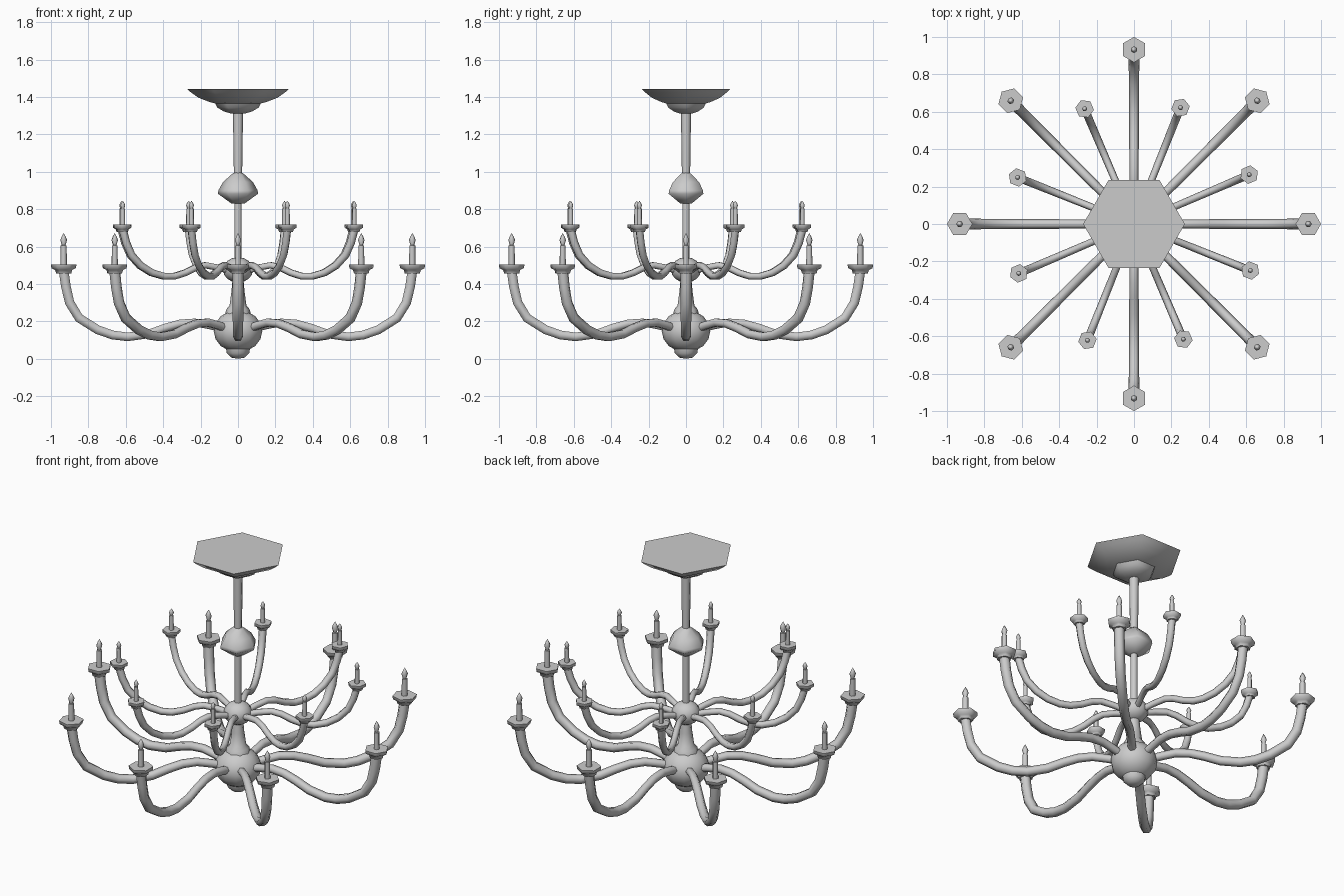
import bpy, bmesh, math
from mathutils import Vector

cube = bpy.data.objects.get("Cube")
if cube:
    bpy.data.objects.remove(cube, do_unlink=True)

metal = bpy.data.materials.new("grey_metal")
GREY = (0.6, 0.6, 0.6, 1)
metal.use_nodes = True
metal.diffuse_color = GREY
metal.node_tree.nodes["Principled BSDF"].inputs["Base Color"].default_value = GREY


def place(name, mesh, angle=0.0):
    obj = bpy.data.objects.new(name, mesh)
    obj.rotation_euler.z = angle
    bpy.context.collection.objects.link(obj)
    return obj


def skin(name, rings):
    """Close a stack of equal rings into a smooth mesh with sharp rims."""
    bm = bmesh.new()
    loops = [[bm.verts.new(p) for p in ring] for ring in rings]
    n = len(loops[0])
    for a, b in zip(loops, loops[1:]):
        for i in range(n):
            j = (i + 1) % n
            bm.faces.new((a[i], a[j], b[j], b[i]))
    bm.faces.new(loops[0][::-1])
    bm.faces.new(loops[-1])
    bmesh.ops.remove_doubles(bm, verts=bm.verts, dist=0.0002)
    bmesh.ops.recalc_face_normals(bm, faces=bm.faces)
    for f in bm.faces:
        f.smooth = True
    for e in bm.edges:
        e.smooth = e.calc_face_angle(0) < math.radians(63)
    mesh = bpy.data.meshes.new(name)
    bm.to_mesh(mesh)
    bm.free()
    mesh.materials.append(metal)
    return mesh


def lathe(name, profile, sides, x=0.0):
    """Turn (radius, height) pairs about a vertical axis at x."""
    turns = [math.tau * i / sides for i in range(sides)]
    return skin(name, [[(x + r * math.cos(t), r * math.sin(t), z) for t in turns]
                       for r, z in profile])


def tube(name, path, r0, r1, sides=6):
    """Sweep a round section along a path in the xz plane."""
    pts = [Vector((x, 0, z)) for x, z in path]
    rings = []
    for i, p in enumerate(pts):
        t = (pts[min(i + 1, len(pts) - 1)] - pts[max(i - 1, 0)]).normalized()
        side = Vector((0, 1, 0))
        up = t.cross(side)
        r = r0 + (r1 - r0) * i / (len(pts) - 1)
        rings.append([p + r * (math.cos(a) * side + math.sin(a) * up)
                      for a in (math.tau * k / sides for k in range(sides))])
    return skin(name, rings)


def ball(r, zc, h, steps=8):
    return [(r * math.sin(math.pi * i / steps), zc - h * math.cos(math.pi * i / steps))
            for i in range(steps + 1)]


# Central column, from the bottom finial up to the ceiling plate
place("bottom_finial", lathe("bottom_finial",
      [(0, 0), (0.035, 0.006), (0.06, 0.03), (0.065, 0.06)], 12))
place("lower_ball", lathe("lower_ball", ball(0.13, 0.148, 0.113), 12))
place("lower_neck", lathe("lower_neck",
      [(0.07, 0.235), (0.062, 0.265), (0.045, 0.285), (0.035, 0.36), (0.028, 0.44)], 8))
place("upper_ball", lathe("upper_ball", ball(0.08, 0.475, 0.068), 12))
place("lower_rod", lathe("lower_rod", [(0.02, 0.5), (0.02, 0.85)], 8))
place("bell", lathe("bell",
      [(0.035, 0.83), (0.107, 0.882), (0.105, 0.9), (0.08, 0.945),
       (0.035, 0.985), (0.022, 0.995)], 6))
place("upper_rod", lathe("upper_rod", [(0.022, 0.98), (0.027, 1.32)], 8))
place("canopy_cup", lathe("canopy_cup",
      [(0.04, 1.312), (0.075, 1.322), (0.11, 1.343), (0.125, 1.37)], 6))
place("canopy", lathe("canopy",
      [(0.1, 1.36), (0.15, 1.372), (0.21, 1.395), (0.25, 1.423), (0.272, 1.442)], 6))


def tier(label, path, radii, cup, candle, offset):
    """Eight arms, each with a drip cup, a candle and a flame bulb."""
    reach = path[-1][0]
    parts = {
        "arm": tube(label + "_arm", path, *radii),
        "cup": lathe(label + "_cup", cup, 6, reach),
        "candle": lathe(label + "_candle", candle, 6, reach),
    }
    for k in range(8):
        for part, mesh in parts.items():
            place(f"{label}_{part}_{k + 1}", mesh, math.radians(offset + 45 * k))


# Wide lower ring of arms
tier("lower",
     [(0.07, 0.158), (0.15, 0.178), (0.23, 0.194), (0.31, 0.188), (0.39, 0.165),
      (0.48, 0.132), (0.59, 0.117), (0.67, 0.127), (0.75, 0.155), (0.85, 0.218),
      (0.9, 0.3), (0.92, 0.385), (0.932, 0.47)],
     (0.023, 0.03),
     [(0.04, 0.455), (0.046, 0.475), (0.066, 0.485), (0.068, 0.505)],
     [(0.017, 0.5), (0.016, 0.605), (0.01, 0.607), (0.018, 0.635),
      (0.011, 0.653), (0, 0.672)], 0)

# Small upper ring of arms
tier("upper",
     [(0.05, 0.47), (0.12, 0.488), (0.19, 0.5), (0.245, 0.488), (0.305, 0.46),
      (0.37, 0.441), (0.43, 0.441), (0.5, 0.46), (0.565, 0.498), (0.62, 0.555),
      (0.65, 0.62), (0.67, 0.69)],
     (0.018, 0.022),
     [(0.03, 0.678), (0.034, 0.692), (0.049, 0.7), (0.05, 0.718)],
     [(0.0135, 0.715), (0.0125, 0.803), (0.008, 0.804), (0.014, 0.82),
      (0.009, 0.832), (0, 0.845)], 23.2)
